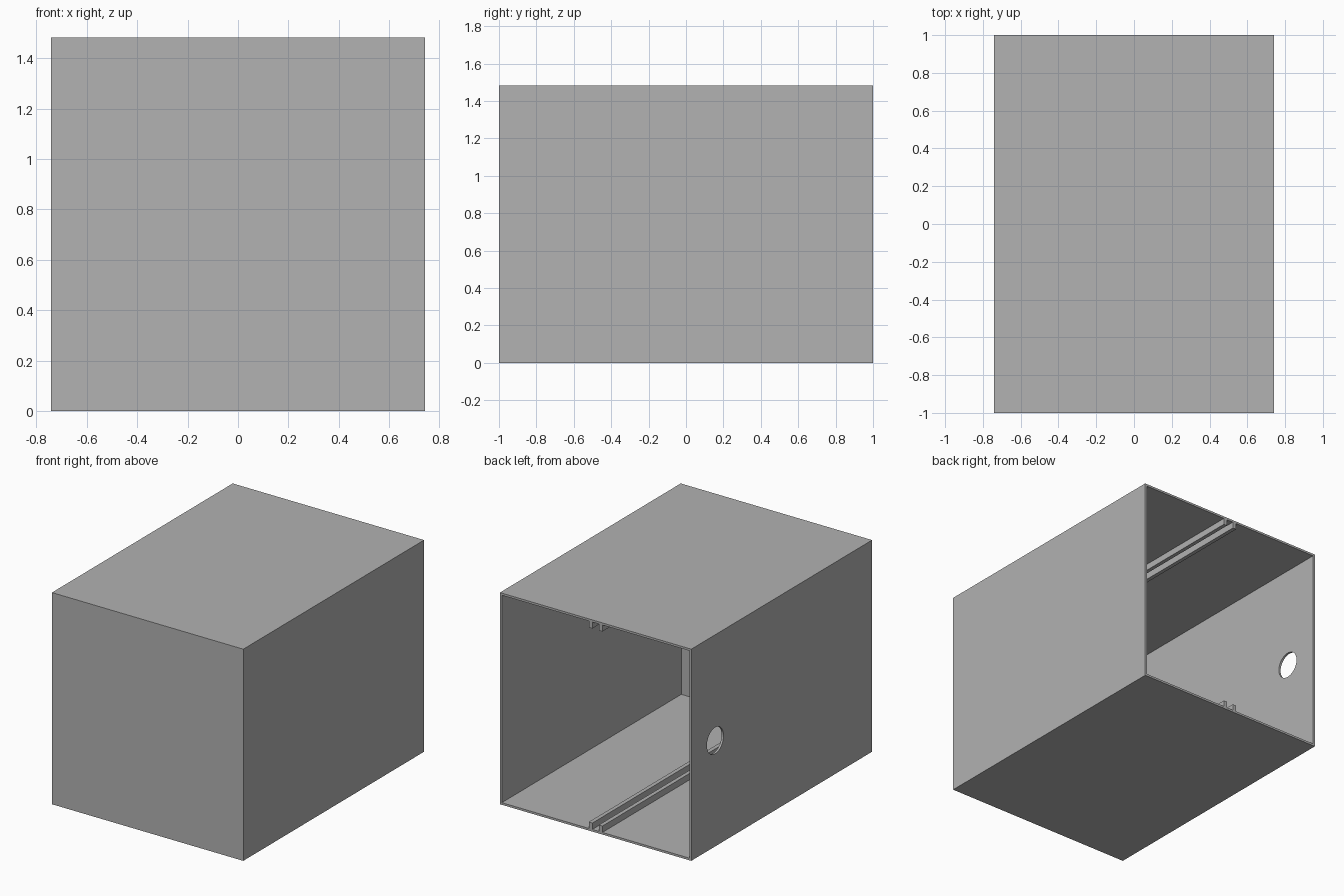
import bpy, bmesh
from mathutils import Matrix

cube = bpy.data.objects.get("Cube")
if cube:
    bpy.data.objects.remove(cube, do_unlink=True)

W, L, H = 1.482, 2.0, 1.482      # outer size
T = 0.015                        # wall thickness
RAIL_W, RAIL_H, RAIL_X = 0.028, 0.045, 0.039

grey = bpy.data.materials.new("plain grey")
grey.use_nodes = True
colour = (0.445, 0.445, 0.445, 1)
grey.diffuse_color = colour
grey.node_tree.nodes["Principled BSDF"].inputs["Base Color"].default_value = colour


def add_object(name, bm):
    mesh = bpy.data.meshes.new(name)
    bm.to_mesh(mesh)
    bm.free()
    mesh.materials.append(grey)
    obj = bpy.data.objects.new(name, mesh)
    bpy.context.collection.objects.link(obj)
    return obj


def box_bmesh(centre, size):
    bm = bmesh.new()
    place = Matrix.Translation(centre) @ Matrix.Diagonal((*size, 1))
    bmesh.ops.create_cube(bm, size=1, matrix=place)
    return bm


# Housing: thin-walled box, open at the back
bm = box_bmesh((0, 0, H / 2), (W, L, H))
back = [f for f in bm.faces if f.normal.y > 0.9]
bmesh.ops.delete(bm, geom=back, context="FACES_ONLY")
housing = add_object("housing", bm)
walls = housing.modifiers.new("walls", "SOLIDIFY")
walls.thickness = T
walls.offset = -1
walls.use_even_offset = True

# Round cable hole through the right wall, near the back
bm = bmesh.new()
place = Matrix.Translation((-W / 2, 0.735, H / 2)) @ Matrix.Rotation(1.5707963, 4, "Y")
bmesh.ops.create_cone(bm, cap_ends=True, segments=48, radius1=0.092,
                      radius2=0.092, depth=0.2, matrix=place)
cutter = add_object("hole_cutter", bm)
cutter.hide_render = True
hole = housing.modifiers.new("cable hole", "BOOLEAN")
hole.operation = "DIFFERENCE"
hole.solver = "EXACT"
hole.object = cutter

# Bake the modifiers, then drop the cutter
bpy.context.view_layer.update()
evaluated = housing.evaluated_get(bpy.context.evaluated_depsgraph_get())
baked = bpy.data.meshes.new_from_object(evaluated)
housing.modifiers.clear()
housing.data = baked
bpy.data.objects.remove(cutter, do_unlink=True)

# Paired guide rails along the floor and the ceiling
for level, z in (("floor", T + RAIL_H / 2), ("ceiling", H - T - RAIL_H / 2)):
    for side, sign in (("left", 1), ("right", -1)):
        rail = box_bmesh((sign * RAIL_X, T / 2, z), (RAIL_W, L - T, RAIL_H))
        add_object(f"{level}_rail_{side}", rail)
